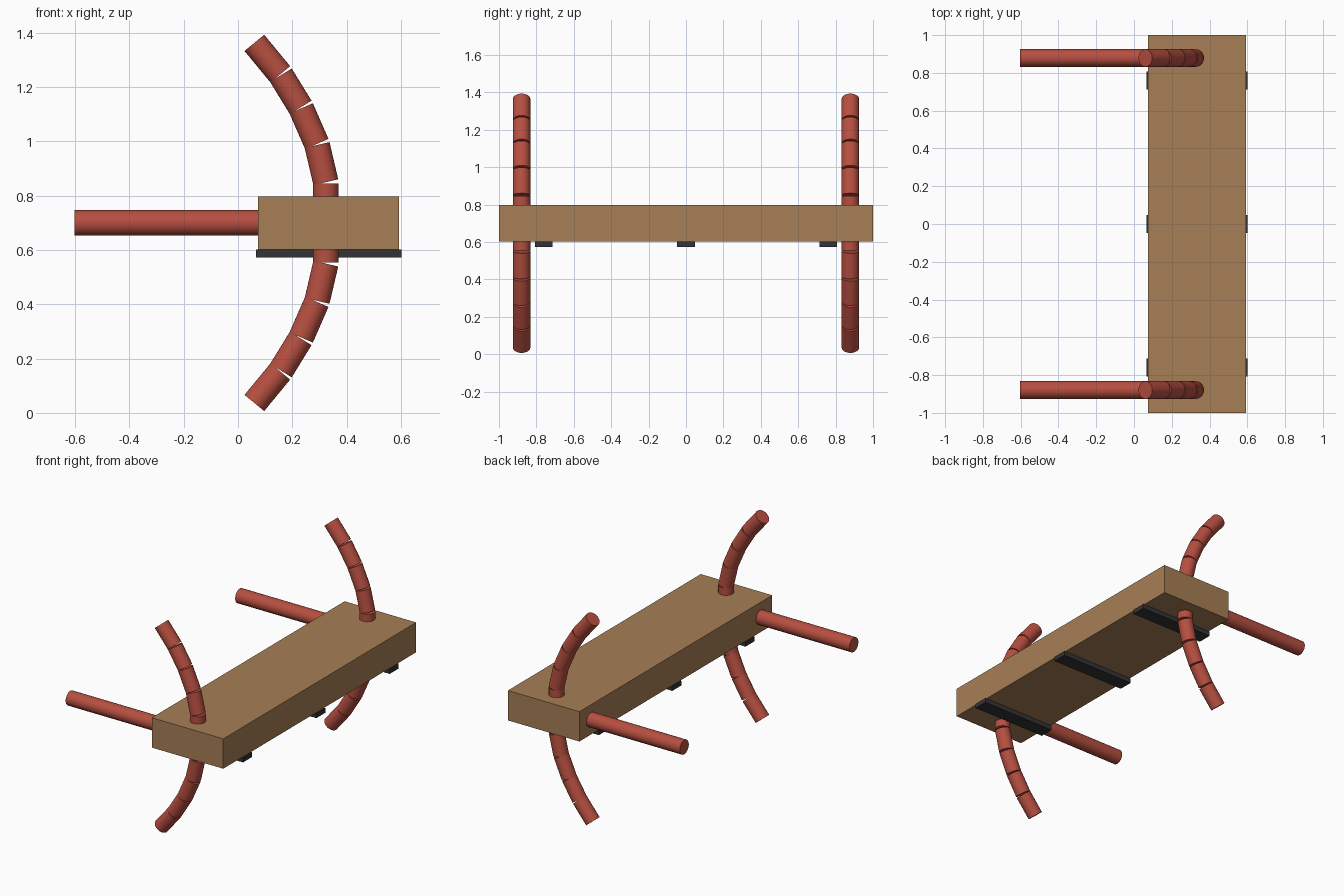
import bpy
import math
from mathutils import Vector

if "Cube" in bpy.data.objects:
    bpy.data.objects.remove(bpy.data.objects["Cube"])


def material(name, color):
    m = bpy.data.materials.new(name)
    m.diffuse_color = (*color, 1.0)
    m.use_nodes = True
    m.node_tree.nodes["Principled BSDF"].inputs["Base Color"].default_value = m.diffuse_color
    return m


WOOD = material("tan wood", (0.38, 0.21, 0.09))
RED = material("brick red", (0.47, 0.078, 0.052))
BLACK = material("dark rubber", (0.033, 0.033, 0.033))


def box(name, lo, hi, mat):
    lo, hi = Vector(lo), Vector(hi)
    bpy.ops.mesh.primitive_cube_add(size=1, location=(lo + hi) / 2)
    ob = bpy.context.object
    ob.name = name
    ob.scale = hi - lo
    bpy.ops.object.transform_apply(location=False, rotation=False, scale=True)
    ob.data.materials.append(mat)


def rod(name, a, b, trim=0.0):
    """Capped cylinder from a to b, shortened by trim at each end."""
    a, b = Vector(a), Vector(b)
    d = b - a
    bpy.ops.mesh.primitive_cylinder_add(
        vertices=32, radius=0.047, depth=d.length - 2 * trim,
        location=(a + b) / 2, rotation=d.to_track_quat('Z', 'Y').to_euler())
    ob = bpy.context.object
    ob.name = name
    ob.data.materials.append(RED)
    bpy.ops.object.shade_smooth_by_angle(angle=math.radians(40))


# Main beam
box("beam", (0.074, -1.0, 0.602), (0.593, 1.0, 0.798), WOOD)

# Cross strips under the beam
for y in (-0.76, 0.0, 0.76):
    box("under_strip", (0.067, y - 0.047, 0.572), (0.602, y + 0.047, 0.602), BLACK)

# Joints of the curved arm: x and height above or below the beam centre
MID_Z = 0.70
JOINTS = [(0.324, 0.0), (0.324, 0.148), (0.291, 0.289),
          (0.232, 0.424), (0.157, 0.546), (0.059, 0.665)]

for y in (-0.879, 0.879):
    # Straight peg
    rod("straight_peg", (-0.603, y, MID_Z), (0.324, y, MID_Z))
    # Segmented arms curving up and down
    for side, label in ((1, "upper"), (-1, "lower")):
        for (x0, h0), (x1, h1) in zip(JOINTS, JOINTS[1:]):
            rod(label + "_arm_segment", (x0, y, MID_Z + side * h0),
                (x1, y, MID_Z + side * h1), trim=0.002)
